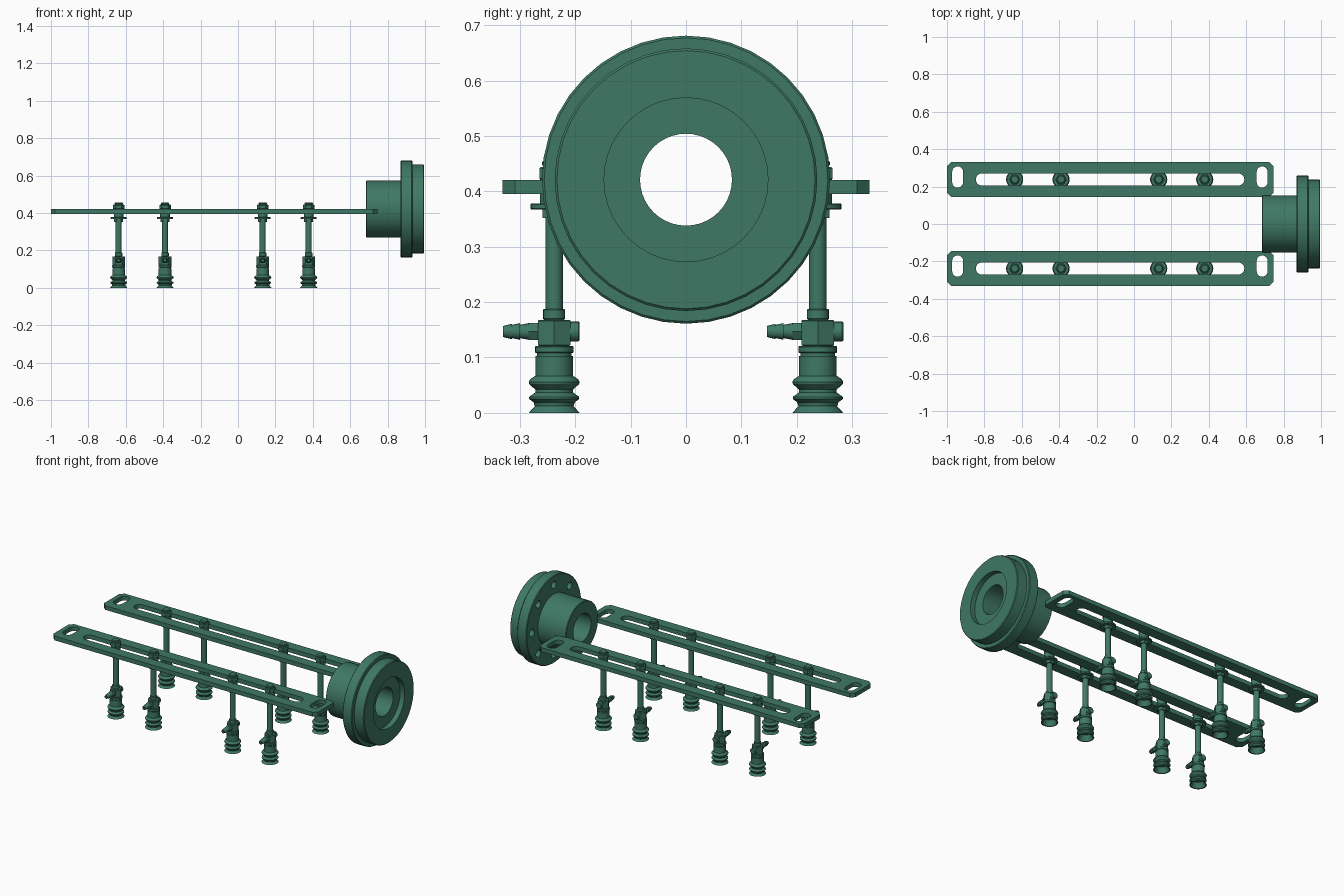
import bpy, bmesh
from math import pi, sin, cos, radians
from mathutils import Matrix

if "Cube" in bpy.data.objects:
    bpy.data.objects.remove(bpy.data.objects["Cube"])

mat = bpy.data.materials.new("green_metal")
mat.diffuse_color = (0.05, 0.19, 0.13, 1)
mat.use_nodes = True
mat.node_tree.nodes["Principled BSDF"].inputs["Base Color"].default_value = mat.diffuse_color
CUP_X = (-0.638, -0.39, 0.132, 0.378)
ROW_Y = 0.238


def finish(ob, smooth=True):
    ob.data.materials.append(mat)
    bpy.ops.object.select_all(action='DESELECT')
    ob.select_set(True)
    bpy.context.view_layer.objects.active = ob
    if smooth:
        bpy.ops.object.shade_smooth_by_angle(angle=radians(32))
    return ob


def spin(bm, profile, sides, matrix=Matrix(), closed=False, phase=0.0):
    """Lathe (radius, height) points around local z; r = 0 becomes a pole."""
    rings = []
    for r, z in profile:
        n = 1 if r == 0 else sides
        rings.append([bm.verts.new(matrix @ Matrix.Rotation(phase + 2 * pi * i / sides, 4, 'Z')
                                   @ Matrix.Translation((r, 0, z)).to_translation()) for i in range(n)])
    pairs = list(zip(rings, rings[1:]))
    if closed:
        pairs.append((rings[-1], rings[0]))
    for a, b in pairs:
        for i in range(sides):
            j = (i + 1) % sides
            f = [a[i % len(a)], a[j % len(a)], b[j % len(b)], b[i % len(b)]]
            bm.faces.new(list(dict.fromkeys(f)))


def to_object(bm, name):
    bmesh.ops.recalc_face_normals(bm, faces=bm.faces)
    me = bpy.data.meshes.new(name)
    bm.to_mesh(me)
    bm.free()
    ob = bpy.data.objects.new(name, me)
    bpy.context.collection.objects.link(ob)
    return ob


def slot(cx, cy, hx, hy, n=10):
    """Rounded slot outline with half sizes hx, hy."""
    r = min(hx, hy)
    pts = []
    for k in range(4):
        sx, sy = ((1, 1), (-1, 1), (-1, -1), (1, -1))[k]
        for i in range(n // 2 + 1):
            a = k * pi / 2 + i * pi / n
            pts.append((cx + sx * (hx - r) + r * cos(a), cy + sy * (hy - r) + r * sin(a)))
    return [p for i, p in enumerate(pts)
            if abs(p[0] - pts[i - 1][0]) + abs(p[1] - pts[i - 1][1]) > 1e-5]


def rail(name, y):
    cx, hx, hy, c = -0.1275, 0.8725, 0.093, 0.022
    outer = [(cx + sx * (hx - a), y + sy * (hy - b)) for sx, sy, a, b in (
        (1, 1, 0, c), (1, 1, c, 0), (-1, 1, c, 0), (-1, 1, 0, c),
        (-1, -1, 0, c), (-1, -1, c, 0), (1, -1, c, 0), (1, -1, 0, c))]
    loops = [outer, slot(-0.128, y, 0.718, 0.032),
             slot(-0.943, y + 0.013, 0.029, 0.057), slot(0.685, y + 0.013, 0.029, 0.057)]
    cu = bpy.data.curves.new(name, 'CURVE')
    cu.dimensions, cu.fill_mode, cu.extrude = '2D', 'BOTH', 0.0125
    for pts in loops:
        sp = cu.splines.new('POLY')
        sp.points.add(len(pts) - 1)
        for p, (px, py) in zip(sp.points, pts):
            p.co = (px, py, 0, 1)
        sp.use_cyclic_u = True
    ob = bpy.data.objects.new(name, cu)
    bpy.context.collection.objects.link(ob)
    ob.location.z = 0.4075
    bpy.ops.object.select_all(action='DESELECT')
    ob.select_set(True)
    bpy.context.view_layer.objects.active = ob
    bpy.ops.object.convert(target='MESH')
    finish(bpy.context.object)


# Two slotted rails
rail("rail_back", ROW_Y)
rail("rail_front", -ROW_Y)

# Mounting flange turned around the x axis
axis = Matrix.Translation((0, 0, 0.421)) @ Matrix.Rotation(pi / 2, 4, 'Y')
bm = bmesh.new()
spin(bm, [(0.083, 0.685), (0.15, 0.685), (0.153, 0.688), (0.153, 0.87), (0.256, 0.87),
          (0.26, 0.874), (0.26, 0.928), (0.256, 0.932), (0.237, 0.932), (0.237, 0.991),
          (0.233, 0.995), (0.148, 0.995), (0.148, 0.965), (0.083, 0.965)], 40, axis, closed=True)
flange = to_object(bm, "mounting_flange")

# Eight blind bolt holes in the back of the flange
bm = bmesh.new()
for k in range(8):
    a = k * pi / 4
    m = axis @ Matrix.Translation((0.207 * cos(a), 0.207 * sin(a), 0))
    spin(bm, [(0, 0.84), (0.022, 0.84), (0.022, 0.92), (0, 0.92)], 16, m)
cutter = to_object(bm, "bolt_hole_cutter")
cutter.hide_render = True
mod = flange.modifiers.new("holes", 'BOOLEAN')
mod.object, mod.operation, mod.solver = cutter, 'DIFFERENCE', 'EXACT'
bpy.context.view_layer.objects.active = flange
bpy.ops.object.modifier_apply(modifier="holes")
bpy.data.objects.remove(cutter)
finish(flange)


# Suction cup assembly parts, built once around the origin and shared
def part(name, pieces):
    bm = bmesh.new()
    for profile, sides, matrix, phase in pieces:
        spin(bm, profile, sides, matrix, phase=phase)
    ob = finish(to_object(bm, name))
    bpy.context.collection.objects.unlink(ob)
    me = ob.data
    bpy.data.objects.remove(ob)
    return me


I = Matrix()
side = Matrix.Translation((0, 0, 0.147)) @ Matrix.Rotation(pi / 2, 4, 'X')  # local z -> -y


def cyl(r, z0, z1, sides=20, m=I, phase=0.0, b=0.0):
    p = [(0, z0), (r - b, z0), (r, z0 + b), (r, z1 - b), (r - b, z1), (0, z1)]
    if not b:
        p = [p[0], p[1], p[4], p[5]]
    return (p, sides, m, phase)


bellows = [(0, 0.035), (0.025, 0.03), (0.04, 0), (0.046, 0), (0.035, 0.012), (0.037, 0.019),
           (0.045, 0.025), (0.045, 0.029), (0.034, 0.037), (0.034, 0.042), (0.045, 0.052),
           (0.046, 0.056), (0.043, 0.061), (0.034, 0.067), (0.034, 0.103), (0, 0.103)]
barb = [(0, 0.03), (0.013, 0.03), (0.013, 0.046), (0.015, 0.046), (0.012, 0.062), (0.015, 0.062),
        (0.012, 0.076), (0.014, 0.076), (0.01, 0.092), (0.006, 0.092), (0.006, 0.06), (0, 0.06)]
parts = {
    "suction_cup": part("suction_cup", [(bellows, 28, I, 0)]),
    "cup_collar": part("cup_collar", [cyl(0.031, 0.1, 0.108), cyl(0.035, 0.108, 0.121, b=0.002)]),
    "connector_block": part("connector_block", [
        cyl(0.034, 0.121, 0.168, 6, b=0.002), cyl(0.02, 0.168, 0.188, b=0.002)]),
    "hose_barb": part("hose_barb", [
        (barb, 16, side, 0), cyl(0.018, 0.025, 0.046, 6, side),
        cyl(0.018, -0.046, -0.025, 16, side, b=0.002)]),
    "stem": part("stem", [cyl(0.016, 0.185, 0.45, b=0.002)]),
    "clamp_nuts": part("clamp_nuts", [
        cyl(0.024, 0.352, 0.367, 6), cyl(0.043, 0.367, 0.378, 24, b=0.002),
        cyl(0.026, 0.378, 0.43), cyl(0.031, 0.42, 0.444, 6, b=0.003),
        cyl(0.022, 0.444, 0.456, b=0.004)]),
}

# Eight suction cups, four hanging from each rail
for row, y in (("back", ROW_Y), ("front", -ROW_Y)):
    for i, x in enumerate(CUP_X):
        for name, me in parts.items():
            ob = bpy.data.objects.new(f"{name}_{row}_{i + 1}", me)
            ob.location = (x, y, 0)
            bpy.context.collection.objects.link(ob)
